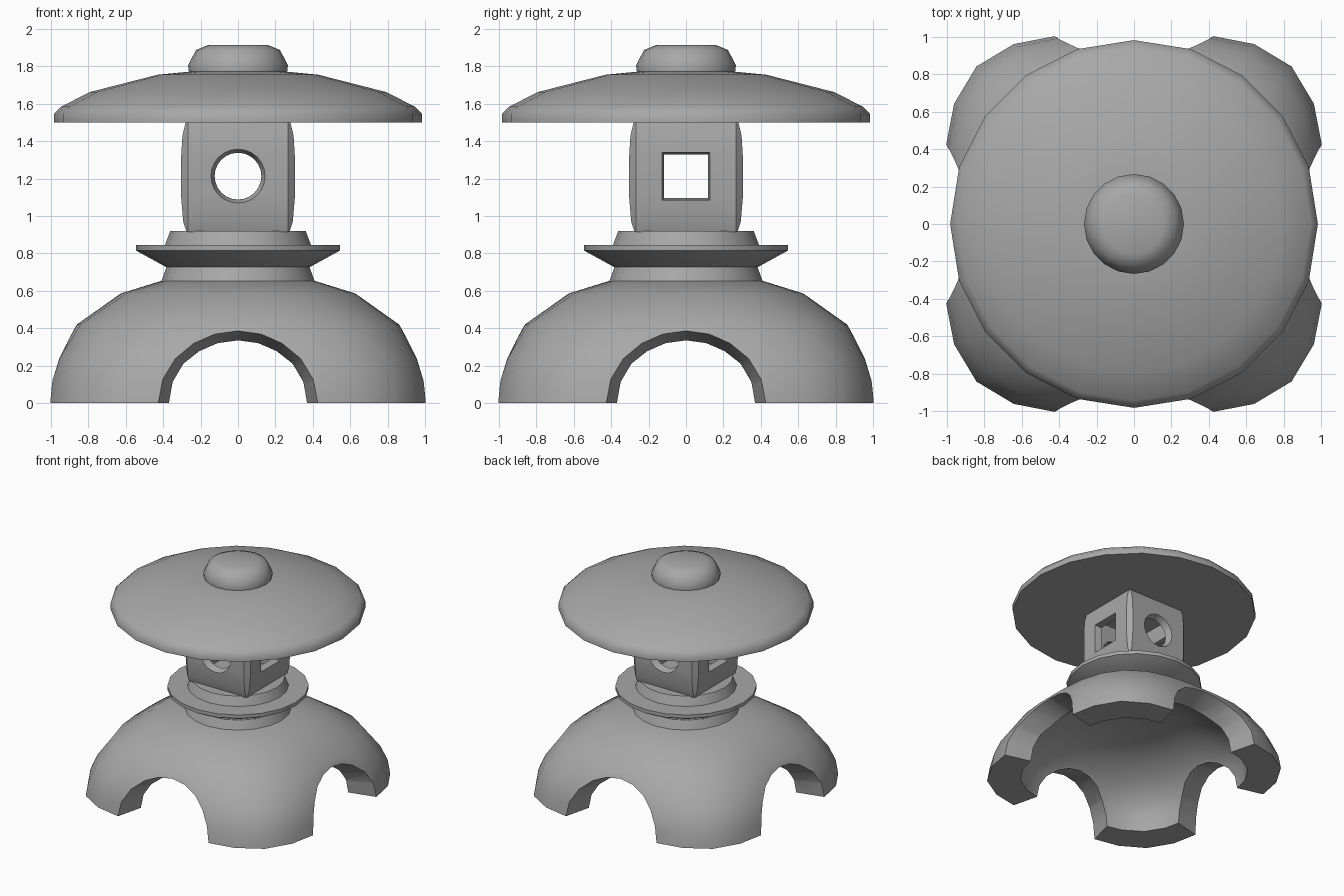
import bpy, bmesh, math
from mathutils import Matrix

if "Cube" in bpy.data.objects:
    bpy.data.objects.remove(bpy.data.objects["Cube"], do_unlink=True)

stone = bpy.data.materials.new("grey_stone")
stone.use_nodes = True
GREY = (0.39, 0.39, 0.39, 1)
stone.diffuse_color = GREY
stone.node_tree.nodes["Principled BSDF"].inputs["Base Color"].default_value = GREY


def add_object(name, bm):
    bmesh.ops.recalc_face_normals(bm, faces=bm.faces)
    mesh = bpy.data.meshes.new(name)
    bm.to_mesh(mesh)
    bm.free()
    mesh.materials.append(stone)
    obj = bpy.data.objects.new(name, mesh)
    bpy.context.collection.objects.link(obj)
    return obj


def smooth(obj, degrees):
    bpy.ops.object.select_all(action="DESELECT")
    obj.select_set(True)
    bpy.context.view_layer.objects.active = obj
    bpy.ops.object.shade_smooth_by_angle(angle=math.radians(degrees))


def outline(radius, power, sides):
    """Plan outline: power 2 is a circle, higher powers are squarer."""
    points = []
    for i in range(sides):
        a = math.tau * i / sides
        c, s = math.cos(a), math.sin(a)
        r = radius / (abs(c) ** power + abs(s) ** power) ** (1 / power)
        points.append((r * c, r * s))
    return points


def loft(name, rings):
    """Closed solid through a stack of (plan outline, height) rings."""
    bm = bmesh.new()
    loops = [[bm.verts.new((x, y, z)) for x, y in plan] for plan, z in rings]
    for low, high in zip(loops, loops[1:]):
        for i in range(len(low)):
            j = (i + 1) % len(low)
            bm.faces.new((low[i], low[j], high[j], high[i]))
    bm.faces.new(loops[0][::-1])
    bm.faces.new(loops[-1])
    return add_object(name, bm)


def lathe(name, profile, degrees=35, sides=20):
    obj = loft(name, [(outline(r, 2, sides), z) for r, z in profile])
    smooth(obj, degrees)


def cut(obj, cutter):
    cutter.hide_render = True
    mod = obj.modifiers.new("cut", "BOOLEAN")
    mod.operation = "DIFFERENCE"
    mod.solver = "EXACT"
    mod.object = cutter
    bpy.context.view_layer.objects.active = obj
    bpy.ops.object.modifier_apply(modifier=mod.name)
    bpy.data.objects.remove(cutter, do_unlink=True)


def cut_flared(obj, sides, near, far, start, end, height, turns, stretch=1, spin=0):
    """Cut openings that widen outwards, one for each quarter turn."""
    for turn in turns:
        bm = bmesh.new()
        bmesh.ops.create_cone(bm, cap_ends=True, segments=sides, radius1=near,
                              radius2=far, depth=end - start)
        place = (Matrix.Translation((0, 0, height))
                 @ Matrix.Rotation(turn * math.pi / 2, 4, "Z")
                 @ Matrix.Diagonal((1, 1, stretch, 1))
                 @ Matrix.Translation((0, -(start + end) / 2, 0))
                 @ Matrix.Rotation(math.pi / 2, 4, "X")
                 @ Matrix.Rotation(spin, 4, "Z"))
        bmesh.ops.transform(bm, matrix=place, verts=bm.verts)
        cut(obj, add_object("cutter", bm))


# Thick-walled four-legged base: squarish at the ground, round at the neck
outer = [(1.016, 0, 3.7), (1.003, 0.12, 3.6), (0.965, 0.24, 3.4),
         (0.861, 0.42, 3), (0.626, 0.586, 2.4), (0.41, 0.653, 2)]
inner = [(0.33, 0.49, 2), (0.5, 0.44, 2.25), (0.67, 0.34, 2.7),
         (0.76, 0.22, 3.1), (0.79, 0.12, 3.3), (0.8, 0, 3.4)]
base = loft("legged_base", [(outline(r, p, 32), z) for r, z, p in inner + outer])
cut_flared(base, 20, 0.25, 0.525, 0.3, 1.4, 0, range(4), stretch=0.975)
smooth(base, 35)

# Neck and flared platform
lathe("neck", [(0.412, 0.645), (0.382, 0.728)])
lathe("platform", [(0.385, 0.727), (0.545, 0.815), (0.545, 0.845),
                   (0.39, 0.845), (0.362, 0.92)])


# Lamp house: four straight-edged faces that bulge outwards, hollow inside
def chamfered(half, flat):
    return [(half, -flat), (half, flat), (flat, half), (-flat, half),
            (-half, flat), (-half, -flat), (-flat, -half), (flat, -half)]


house = loft("lamp_house", [(chamfered(h, 0.268), z) for h, z in
             [(0.275, 0.915), (0.293, 0.97), (0.304, 1.1), (0.304, 1.32),
              (0.297, 1.43), (0.279, 1.505)]])
cut(house, loft("room", [(chamfered(0.245, 0.235), z) for z in (0.95, 1.47)]))
cut_flared(house, 24, 0.11, 0.177, 0.2, 0.4, 1.213, (0, 2))
q = math.sqrt(2)
cut_flared(house, 4, 0.109 * q, 0.145 * q, 0.2, 0.4, 1.212, (1, 3), spin=math.pi / 4)
smooth(house, 25)

# Broad roof and its rounded knob
lathe("roof", [(0.983, 1.5), (0.983, 1.548), (0.945, 1.585), (0.79, 1.663),
               (0.43, 1.755), (0.255, 1.772)], 60)
lathe("roof_knob", [(0.262, 1.765), (0.267, 1.805), (0.225, 1.887), (0.16, 1.914)], 75)
